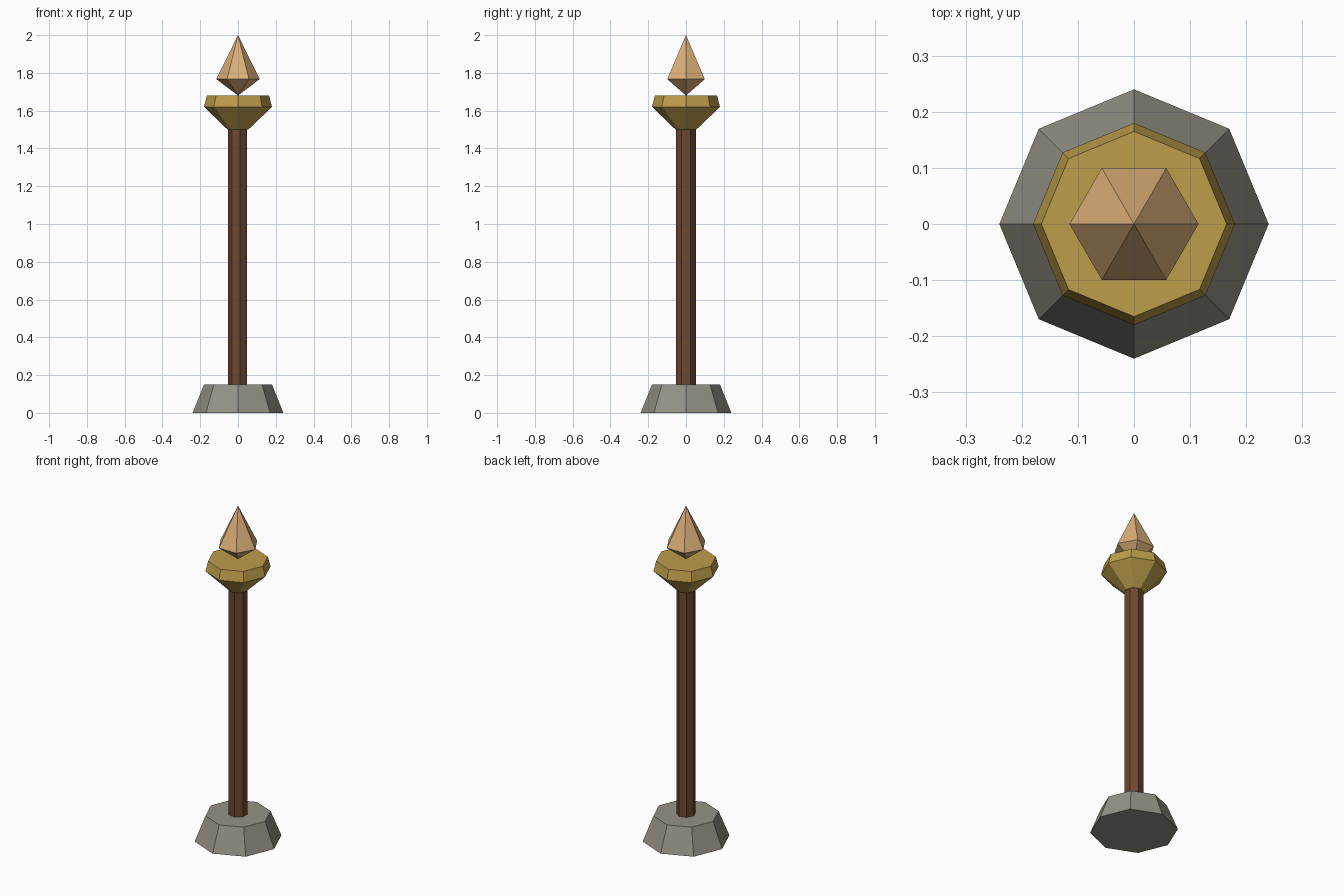
import bpy, bmesh
from math import cos, sin, pi

cube = bpy.data.objects.get("Cube")
if cube:
    bpy.data.objects.remove(cube, do_unlink=True)


def material(name, rgb):
    mat = bpy.data.materials.new(name)
    mat.use_nodes = True
    color = (*rgb, 1)
    mat.diffuse_color = color
    mat.node_tree.nodes["Principled BSDF"].inputs["Base Color"].default_value = color
    return mat


def lathe(name, sides, profile, mat, turn=0):
    """Faceted solid from (radius, height) rings; radius 0 makes a point."""
    bm = bmesh.new()
    rings = []
    for radius, z in profile:
        angles = [turn + 2 * pi * i / sides for i in range(sides if radius else 1)]
        rings.append([bm.verts.new((radius * cos(a), radius * sin(a), z)) for a in angles])
    for low, high in zip(rings, rings[1:]):
        for i in range(sides):
            j = i + 1
            corners = [low[i % len(low)], low[j % len(low)],
                       high[j % len(high)], high[i % len(high)]]
            bm.faces.new(list(dict.fromkeys(corners)))
    for ring in (rings[0], rings[-1]):
        if len(ring) > 1:
            bm.faces.new(ring)
    bmesh.ops.recalc_face_normals(bm, faces=bm.faces[:])
    mesh = bpy.data.meshes.new(name)
    bm.to_mesh(mesh)
    bm.free()
    mesh.materials.append(mat)
    obj = bpy.data.objects.new(name, mesh)
    bpy.context.collection.objects.link(obj)
    return obj


stone = material("grey stone", (0.30, 0.285, 0.235))
wood = material("brown wood", (0.155, 0.063, 0.026))
brass = material("dull brass", (0.51, 0.34, 0.07))
amber = material("pale amber", (0.71, 0.43, 0.19))

# Flared stone foot
lathe("base", 8, [(0.24, 0), (0.18, 0.15)], stone)
# Slender faceted post
lathe("post", 7, [(0.053, 0.15), (0.053, 1.5)], wood, turn=pi)
# Cup on top of the post
lathe("cup", 8, [(0.055, 1.5), (0.18, 1.62), (0.165, 1.68)], brass)
# Pointed crystal balanced on the cup
lathe("crystal", 6, [(0, 1.68), (0.115, 1.767), (0, 2)], amber)
